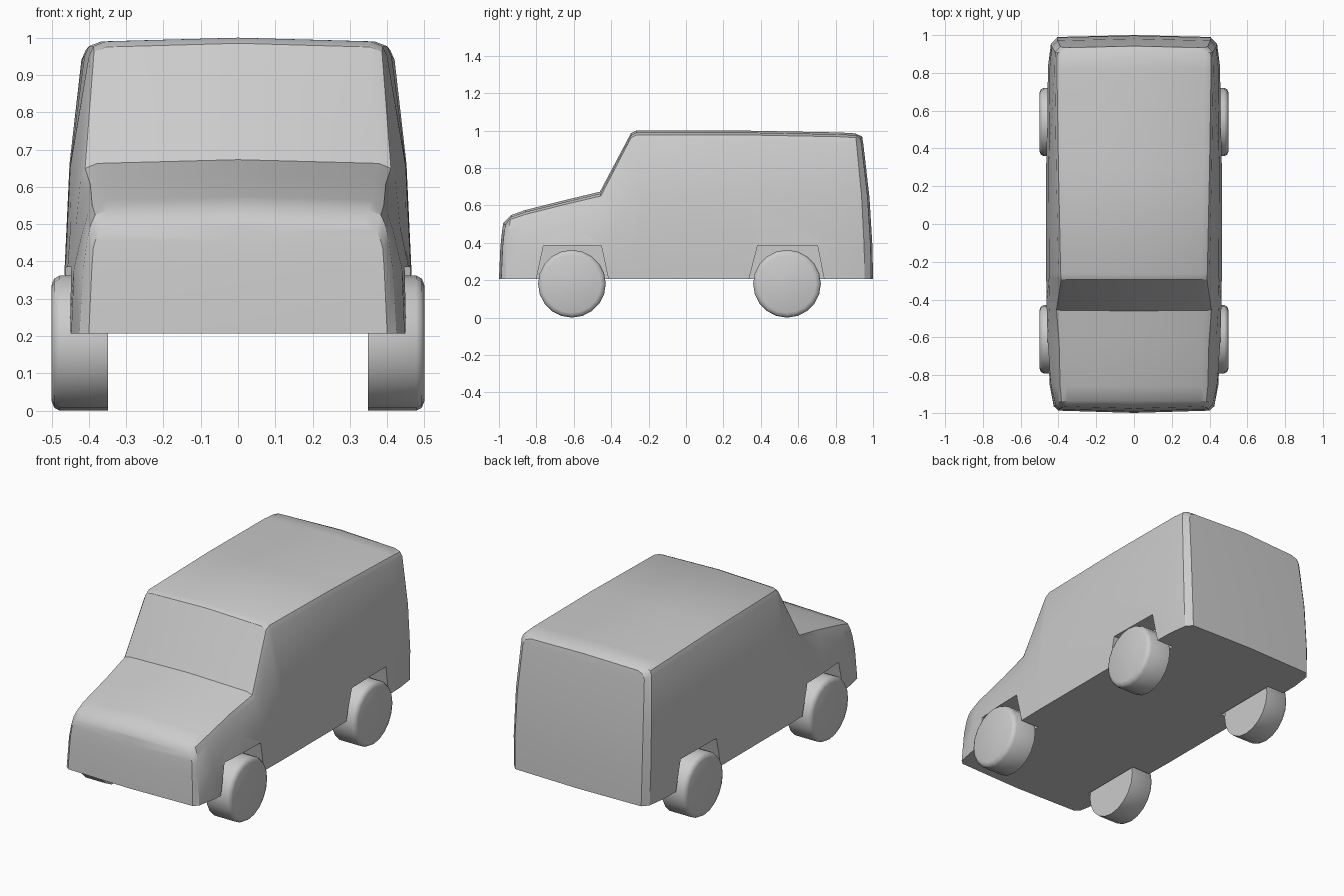
import bpy, bmesh, math

if "Cube" in bpy.data.objects:
    bpy.data.objects.remove(bpy.data.objects["Cube"])

FLOOR = 0.207


def finish(name, bm, angle=32):
    bmesh.ops.remove_doubles(bm, verts=bm.verts, dist=1e-5)
    bmesh.ops.recalc_face_normals(bm, faces=bm.faces)
    me = bpy.data.meshes.new(name)
    bm.to_mesh(me)
    bm.free()
    ob = bpy.data.objects.new(name, me)
    bpy.context.collection.objects.link(ob)
    return ob


def smooth(ob, angle=32):
    bpy.ops.object.select_all(action='DESELECT')
    ob.select_set(True)
    bpy.context.view_layer.objects.active = ob
    bpy.ops.object.shade_smooth_by_angle(angle=math.radians(angle))


# Body stations: y at sill, y at top, top height, half widths at sill / fender / middle / shoulder
stations = [
    (-0.988, -0.965, 0.505, 0.400, 0.392, 0.388, 0.383),
    (-0.965, -0.935, 0.548, 0.425, 0.415, 0.405, 0.395),
    (-0.850, -0.860, 0.575, 0.447, 0.440, 0.420, 0.403),
    (-0.620, -0.640, 0.630, 0.455, 0.458, 0.435, 0.408),
    (-0.410, -0.460, 0.673, 0.457, 0.463, 0.448, 0.422),
    (-0.270, -0.295, 0.985, 0.460, 0.465, 0.450, 0.398),
    (-0.240, -0.265, 1.000, 0.460, 0.465, 0.450, 0.400),
    (0.300, 0.300, 1.000, 0.460, 0.465, 0.452, 0.412),
    (0.840, 0.820, 0.990, 0.450, 0.455, 0.446, 0.420),
    (0.955, 0.905, 0.985, 0.435, 0.440, 0.435, 0.418),
    (0.990, 0.932, 0.968, 0.405, 0.408, 0.404, 0.390),
]


def section(s):
    yl, yt, zt, w0, w1, w2, w3 = s
    zm = 0.38 + (zt - 0.38) * 0.45
    pts = [(0, FLOOR), (w0, FLOOR), (w1, 0.38), (w2, zm), (w3, zt - 0.05),
           (w3 - 0.012, zt - 0.023), (w3 - 0.045, zt - 0.010), (0, zt)]
    return [(x, yl + (yt - yl) * ((z - FLOOR) / (zt - FLOOR)) ** 2, z) for x, z in pts]


bm = bmesh.new()
for side in (1, -1):
    rows = [[bm.verts.new((side * x, y, z)) for x, y, z in section(s)] for s in stations]
    for a, b in zip(rows, rows[1:]):
        for i in range(len(a) - 1):
            bm.faces.new((a[i], a[i + 1], b[i + 1], b[i]))
    # slightly bowed nose and tail panels
    for row, bow in ((rows[0], -0.012), (rows[-1], 0.01)):
        row[0].co.y += bow
        row[-1].co.y += bow
        mid = [row[0]] + [bm.verts.new((0, v.co.y + bow, v.co.z)) for v in row[2:-1]] + [row[-1]]
        edge = row[1:-1]
        for i in range(len(edge) - 1):
            bm.faces.new((mid[i], edge[i], edge[i + 1], mid[i + 1]))
        bm.faces.new((mid[-2], edge[-1], row[-1]))
body = finish("body", bm)

# Trapezoid wheel arches cut from the body
arches = [[(-0.82, 0.1), (-0.80, FLOOR), (-0.762, 0.385), (-0.453, 0.385), (-0.415, FLOOR), (-0.39, 0.1)],
          [(0.31, 0.1), (0.337, FLOOR), (0.383, 0.385), (0.703, 0.385), (0.738, FLOOR), (0.76, 0.1)]]
bm = bmesh.new()
for prof in arches:
    for x0, x1 in ((0.34, 0.6), (-0.34, -0.6)):
        a = [bm.verts.new((x0, y, z)) for y, z in prof]
        b = [bm.verts.new((x1, y, z)) for y, z in prof]
        bm.faces.new(a)
        bm.faces.new(b)
        for i in range(len(a)):
            j = (i + 1) % len(a)
            bm.faces.new((a[i], a[j], b[j], b[i]))
cutter = finish("arch_cutter", bm)
cutter.hide_render = True
mod = body.modifiers.new("arches", 'BOOLEAN')
mod.operation = 'DIFFERENCE'
mod.solver = 'EXACT'
mod.object = cutter
bpy.context.view_layer.objects.active = body
bpy.ops.object.modifier_apply(modifier=mod.name)
bpy.data.objects.remove(cutter)
smooth(body)


# Wheels with rounded outer rim
def wheel(name, side, yc, n=20, r=0.181):
    bm = bmesh.new()
    rings = []
    for x, rr in ((0.348, r), (0.478, r), (0.493, r - 0.008), (0.5, r - 0.026)):
        rings.append([bm.verts.new((side * x, yc + rr * math.cos(2 * math.pi * k / n),
                                    r + rr * math.sin(2 * math.pi * k / n))) for k in range(n)])
    for a, b in zip(rings, rings[1:]):
        for k in range(n):
            j = (k + 1) % n
            bm.faces.new((a[k], a[j], b[j], b[k]))
    bm.faces.new(rings[0])
    bm.faces.new(rings[-1])
    smooth(finish(name, bm), 45)


for label, yc in (("front", -0.61), ("rear", 0.54)):
    wheel(label + "_wheel_right", 1, yc)
    wheel(label + "_wheel_left", -1, yc)
